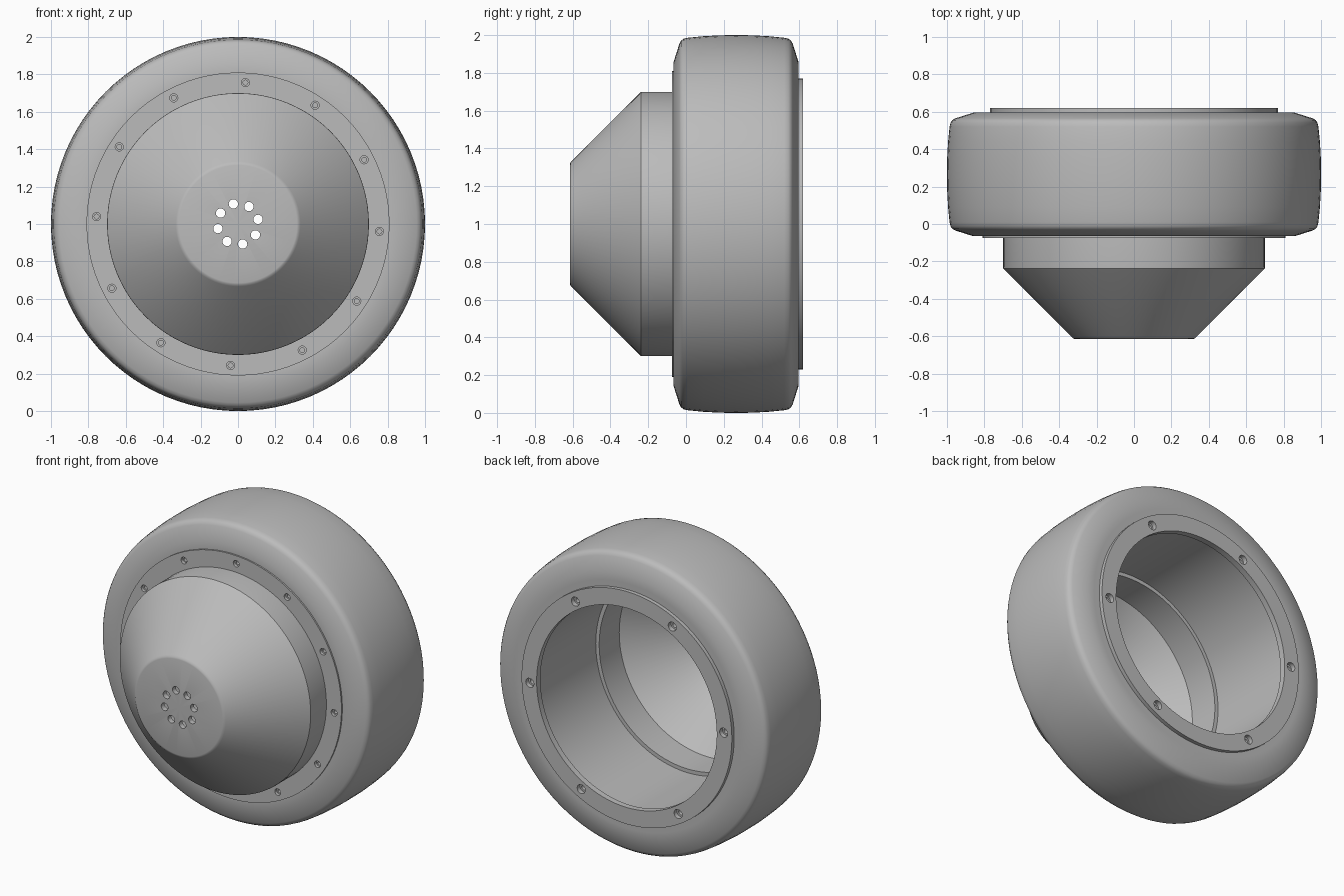
import bpy
import bmesh
from math import cos, sin, tau, radians

cube = bpy.data.objects.get("Cube")
if cube:
    bpy.data.objects.remove(cube, do_unlink=True)

AXIS_Z = 1.0
SEGMENTS = 96

grey = bpy.data.materials.new("plain grey")
grey.use_nodes = True
grey.diffuse_color = (0.5, 0.5, 0.5, 1)
shader = next(n for n in grey.node_tree.nodes if n.type == "BSDF_PRINCIPLED")
shader.inputs["Base Color"].default_value = (0.5, 0.5, 0.5, 1)


def add_mesh(name, bm):
    bmesh.ops.recalc_face_normals(bm, faces=bm.faces)
    mesh = bpy.data.meshes.new(name)
    bm.to_mesh(mesh)
    bm.free()
    mesh.materials.append(grey)
    obj = bpy.data.objects.new(name, mesh)
    bpy.context.collection.objects.link(obj)
    return obj


def spin(bm, profile, segments, cx=0.0, cz=AXIS_Z):
    """Revolve a closed (radius, y) outline; points on the axis become one vertex."""
    rings = []
    for r, y in profile:
        if r == 0:
            rings.append([bm.verts.new((cx, y, cz))] * segments)
        else:
            rings.append([bm.verts.new((cx + r * cos(tau * i / segments), y,
                                        cz + r * sin(tau * i / segments)))
                          for i in range(segments)])
    for a, b in zip(rings, rings[1:] + rings[:1]):
        if a[0] is a[1] and b[0] is b[1]:
            continue
        for i in range(segments):
            j = (i + 1) % segments
            bm.faces.new(dict.fromkeys((a[i], a[j], b[j], b[i])))


def lathe(name, profile):
    bm = bmesh.new()
    spin(bm, profile, SEGMENTS)
    return add_mesh(name, bm)


def drill(target, count, circle, start, hole):
    """Cut a circle of holes, each shaped by its own (radius, y) outline."""
    bm = bmesh.new()
    for k in range(count):
        a = radians(start) + tau * k / count
        spin(bm, hole, 16, circle * cos(a), AXIS_Z + circle * sin(a))
    cutter = add_mesh("hole_cutter", bm)
    cutter.hide_render = True
    cut = target.modifiers.new("holes", "BOOLEAN")
    cut.operation = "DIFFERENCE"
    cut.solver = "EXACT"
    cut.object = cutter
    bpy.context.view_layer.objects.active = target
    bpy.ops.object.modifier_apply(modifier=cut.name)
    bpy.data.objects.remove(cutter, do_unlink=True)


# Tyre with a crowned tread, sloped shoulders and seats for both flanges
MID_Y = 0.265
shoulder = [(0.81, -0.065), (0.86, -0.065), (0.955, -0.035), (0.971, -0.026),
            (0.981, -0.012), (0.986, 0.01), (0.994, 0.09), (0.999, 0.18)]
tread = shoulder + [(1.0, MID_Y)] + [(r, 2 * MID_Y - y) for r, y in reversed(shoulder)]
tyre = lathe("tyre", tread + [(0.77, 0.595), (0.77, 0.55), (0.69, 0.55),
                              (0.69, -0.02), (0.81, -0.02)])

# Hollow hub: flange, short drum and cone ending in a flat nose
hub = lathe("hub", [
    (0, -0.615), (0.315, -0.615), (0.325, -0.612), (0.334, -0.604),
    (0.692, -0.246), (0.699, -0.238), (0.70, -0.228),
    (0.70, -0.075), (0.81, -0.075), (0.81, -0.02),
    (0.65, -0.02), (0.65, -0.23), (0.30, -0.58), (0, -0.58)])
drill(hub, 12, 0.757, 87, [(0, -0.1), (0.022, -0.1), (0.022, -0.055),
                           (0.013, -0.055), (0.013, -0.035), (0, -0.035)])
drill(hub, 8, 0.11, 13, [(0, -0.7), (0.025, -0.7), (0.025, -0.5), (0, -0.5)])

# Rear ring with a barrel lining the bore
ring = lathe("rear_ring", [
    (0.66, 0.62), (0.77, 0.62), (0.77, 0.55), (0.69, 0.55),
    (0.69, -0.02), (0.675, -0.02), (0.675, 0.58), (0.66, 0.58)])
drill(ring, 6, 0.71, 58, [(0, 0.7), (0.03, 0.7), (0.03, 0.59),
                          (0.018, 0.59), (0.018, 0.565), (0, 0.565)])

# Smooth shading with crisp edges
for obj in (tyre, hub, ring):
    bpy.ops.object.select_all(action="DESELECT")
    obj.select_set(True)
    bpy.context.view_layer.objects.active = obj
    bpy.ops.object.shade_smooth_by_angle(angle=radians(30))
